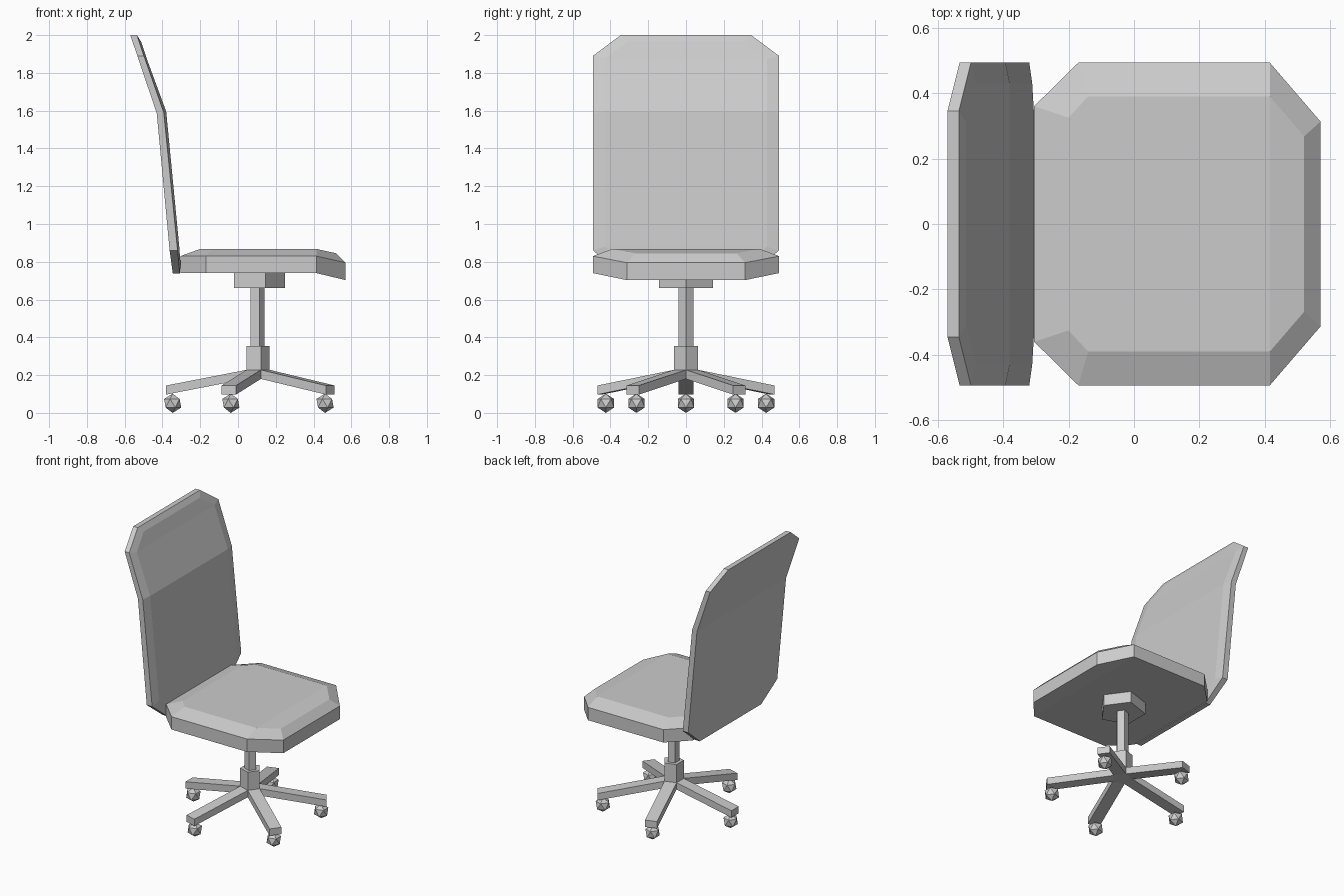
import bpy, bmesh, math
from mathutils import Matrix, Vector

if "Cube" in bpy.data.objects:
    bpy.data.objects.remove(bpy.data.objects["Cube"])

CX = 0.10  # pedestal axis


def make(name, build):
    bm = bmesh.new()
    build(bm)
    bmesh.ops.recalc_face_normals(bm, faces=bm.faces)
    me = bpy.data.meshes.new(name)
    bm.to_mesh(me)
    bm.free()
    ob = bpy.data.objects.new(name, me)
    bpy.context.collection.objects.link(ob)
    return ob


def ring(half):
    """Closed outline from a half profile mirrored across y = 0."""
    return half + [(x, -y, z) for x, y, z in reversed(half)]


def skin(bm, rings):
    """Join successive rings with quads; returns the vertex rings."""
    vr = [[bm.verts.new(p) for p in r] for r in rings]
    for a, b in zip(vr, vr[1:]):
        for i in range(len(a)):
            j = (i + 1) % len(a)
            bm.faces.new((a[i], a[j], b[j], b[i]))
    return vr


def cap(bm, r):
    """Fill a mirrored ring with cross strips, following its bends."""
    n = len(r)
    for i in range(n // 2 - 1):
        bm.faces.new((r[i], r[i + 1], r[n - 2 - i], r[n - 1 - i]))


def lofted(name, halves):
    def build(bm):
        vr = skin(bm, [ring(h) for h in halves])
        cap(bm, vr[0])
        cap(bm, vr[-1])
    return make(name, build)


# Seat: chamfered cushion with drooping front lip
lofted("seat", [
    [(-0.305, 0.36, 0.74), (-0.17, 0.493, 0.74), (0.415, 0.493, 0.74), (0.57, 0.313, 0.703)],
    [(-0.305, 0.36, 0.83), (-0.17, 0.493, 0.83), (0.415, 0.493, 0.83), (0.57, 0.313, 0.795)],
    [(-0.20, 0.325, 0.868), (-0.14, 0.39, 0.868), (0.415, 0.39, 0.868), (0.52, 0.268, 0.845)],
])

# Backrest: bent panel with cut corners and bevelled front
lofted("backrest", [
    [(-0.57, 0.345, 2.0), (-0.533, 0.493, 1.89), (-0.43, 0.493, 1.585),
     (-0.362, 0.493, 0.86), (-0.345, 0.34, 0.737)],
    [(-0.535, 0.345, 2.0), (-0.498, 0.493, 1.89), (-0.393, 0.493, 1.59),
     (-0.32, 0.493, 0.86), (-0.308, 0.34, 0.737)],
    [(-0.513, 0.31, 1.965), (-0.483, 0.43, 1.875), (-0.38, 0.43, 1.595),
     (-0.311, 0.43, 0.88), (-0.304, 0.31, 0.785)],
])


# Pedestal: five-sided plate, column and hub
def prism(name, r, z0, z1):
    def build(bm):
        bmesh.ops.create_cone(bm, cap_ends=True, segments=5, radius1=r, radius2=r, depth=z1 - z0)
        v = max(bm.verts, key=lambda v: v.co.x).co
        turn = -math.atan2(v.y, v.x)
        bmesh.ops.transform(bm, verts=bm.verts, matrix=Matrix.Translation((CX, 0, (z0 + z1) / 2))
                            @ Matrix.Rotation(turn, 4, 'Z'))
    make(name, build)


prism("seat_plate", 0.15, 0.662, 0.74)
prism("column", 0.041, 0.30, 0.68)
prism("hub", 0.068, 0.18, 0.355)


# Five sloping legs, each on a faceted caster
def leg(bm):
    w = 0.04
    skinned = skin(bm, [[(r, -w, b), (r, w, b), (r, w, t), (r, -w, t)]
                        for r, b, t in ((0.054, 0.18, 0.228), (0.48, 0.097, 0.145))])
    for r in skinned:
        bm.faces.new(r)


def caster(bm):
    bmesh.ops.create_icosphere(bm, subdivisions=1, radius=0.051,
                               matrix=Matrix.Translation((0.446, 0, 0.051)))


for i in range(5):
    turn = Matrix.Translation(Vector((CX, 0, 0))) @ Matrix.Rotation(math.radians(180 + 72 * i), 4, 'Z')
    for name, build in (("leg", leg), ("caster", caster)):
        ob = make(f"{name}_{i + 1}", build)
        ob.data.transform(turn)
